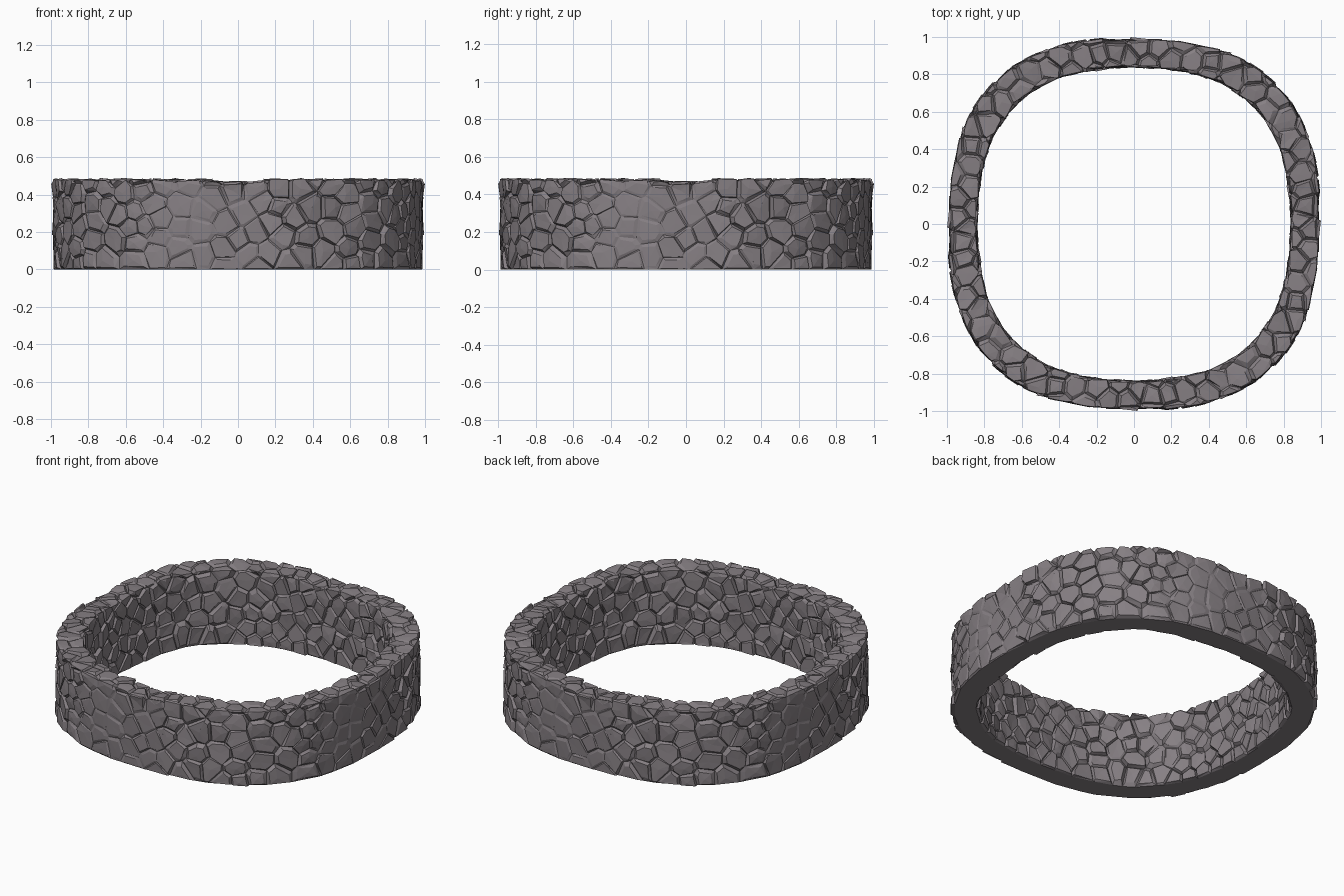
import bpy, bmesh, math, random
from mathutils import Vector, noise

if "Cube" in bpy.data.objects:
    bpy.data.objects.remove(bpy.data.objects["Cube"])

random.seed(11)
H, R_OUT, R_IN = 0.472, 0.985, 0.845          # wall height and radii
W = R_OUT - R_IN
TOTAL = 2 * H + W                              # unrolled: outer, top, inner
QUARTER = math.pi / 2


def smooth_zone(u, v):
    """Worn, nearly flat masonry in the middle of each outer side."""
    d = (u + 0.17 + QUARTER / 2) % QUARTER - QUARTER / 2
    return 0.35 if abs(d) < 0.33 and v < H * 0.95 else 1.0


def groove(u, v):
    n = noise.noise(Vector((2 * math.cos(4 * u), 2 * math.sin(4 * u), v * 9)))
    return (-0.010 + 0.012 * n) * smooth_zone(u, v)


# stone centres for one quarter, mirrored past the wall foot, repeated around
base = []
for _ in range(6000):
    p = Vector((random.uniform(0, QUARTER), random.uniform(0.02, TOTAL - 0.02)))
    gap = random.uniform(0.075, 0.13)
    if all((p - q - Vector((k * QUARTER, 0))).length > gap
           for q in base for k in (-1, 0, 1)):
        base.append(p)
around = []
for q in base:
    for k in (-1, 0, 1):
        for v in (q.y, -q.y, 2 * TOTAL - q.y):
            around.append(Vector((q.x + k * QUARTER, v)))


def clip(poly, mid, n):
    out = []
    for a, b in zip(poly, poly[1:] + poly[:1]):
        da, db = (a - mid).dot(n), (b - mid).dot(n)
        if da <= 0:
            out.append(a)
        if da * db < 0:
            out.append(a.lerp(b, da / (da - db)))
    return out


def cell(s):
    poly = [s + Vector(c) for c in ((-.3, -.3), (.3, -.3), (.3, .3), (-.3, .3))]
    for q in around:
        d = q - s
        if 1e-6 < d.length < 0.6:
            poly = clip(poly, (s + q) / 2, d)
    return poly


# unrolled sheet of stones: sunken joints, raised tilted tops
bm = bmesh.new()
for s in base:
    poly = cell(s)
    f = random.uniform(0.66, 0.9)
    rise = random.uniform(0.0, 0.011)
    tilt = Vector((random.uniform(-.12, .12), random.uniform(-.12, .12)))
    peak = random.uniform(-0.002, 0.004)
    fs = [min(0.94, f * random.uniform(0.9, 1.1)) for _ in poly]
    for k in range(4):
        off = k * QUARTER
        low, top = [], []
        for c, g in zip(poly, fs):
            low.append(bm.verts.new((c.x + off, c.y, groove(c.x, c.y))))
            t = s.lerp(c, g)
            h = (rise + tilt.dot(t - s)) * smooth_zone(t.x, t.y)
            top.append(bm.verts.new((t.x + off, t.y, h)))
        mid = bm.verts.new((s.x + off, s.y, (rise + peak) * smooth_zone(s.x, s.y)))
        for i in range(len(poly)):
            j = (i + 1) % len(poly)
            bm.faces.new((low[i], low[j], top[j], top[i]))
            bm.faces.new((top[i], top[j], mid))
bmesh.ops.remove_doubles(bm, verts=bm.verts, dist=1e-4)
bmesh.ops.triangulate(bm, faces=bm.faces)

# crease the sheet at the rim edges and trim it at the foot
for v, n in ((0, -1), (H, 1), (H + W, 1), (TOTAL, 1)):
    bmesh.ops.bisect_plane(bm, geom=bm.verts[:] + bm.edges[:] + bm.faces[:],
                           dist=1e-5, plane_co=(0, v, 0), plane_no=(0, n, 0),
                           clear_outer=v in (0, TOTAL))

# wrap the sheet into a rounded-square ring
for vert in bm.verts:
    u, v, d = vert.co
    if abs(v - H) < 1e-4:
        r, z = R_OUT + d * 0.7 - 0.002, H + d * 0.7
    elif abs(v - H - W) < 1e-4:
        r, z = R_IN - d * 0.7 + 0.002, H + d * 0.7
    elif v < H:
        r, z = R_OUT + d, v
    elif v < H + W:
        r, z = R_OUT - (v - H), H + d
    else:
        r, z = R_IN - d, TOTAL - v
    c, s = math.cos(u), math.sin(u)
    r *= (abs(c) ** 2.5 + abs(s) ** 2.5) ** -0.4
    dip = 0.015 * math.exp(-(math.sin(2 * u) / 0.25) ** 2)
    vert.co = (r * c, r * s, max(0, z * (1 - dip / H)))
bmesh.ops.remove_doubles(bm, verts=bm.verts, dist=3e-4)

# flat underside
rim = [e for e in bm.edges if e.is_boundary and max(v.co.z for v in e.verts) < 0.002]
bmesh.ops.triangle_fill(bm, use_beauty=True, use_dissolve=False, edges=rim)
bmesh.ops.recalc_face_normals(bm, faces=bm.faces)

mesh = bpy.data.meshes.new("stone_ring_wall")
bm.to_mesh(mesh)
bm.free()
wall = bpy.data.objects.new("stone_ring_wall", mesh)
bpy.context.collection.objects.link(wall)
stone = bpy.data.materials.new("stone")
stone.diffuse_color = (0.24, 0.215, 0.23, 1)
stone.use_nodes = True
stone.node_tree.nodes["Principled BSDF"].inputs["Base Color"].default_value = stone.diffuse_color
mesh.materials.append(stone)
